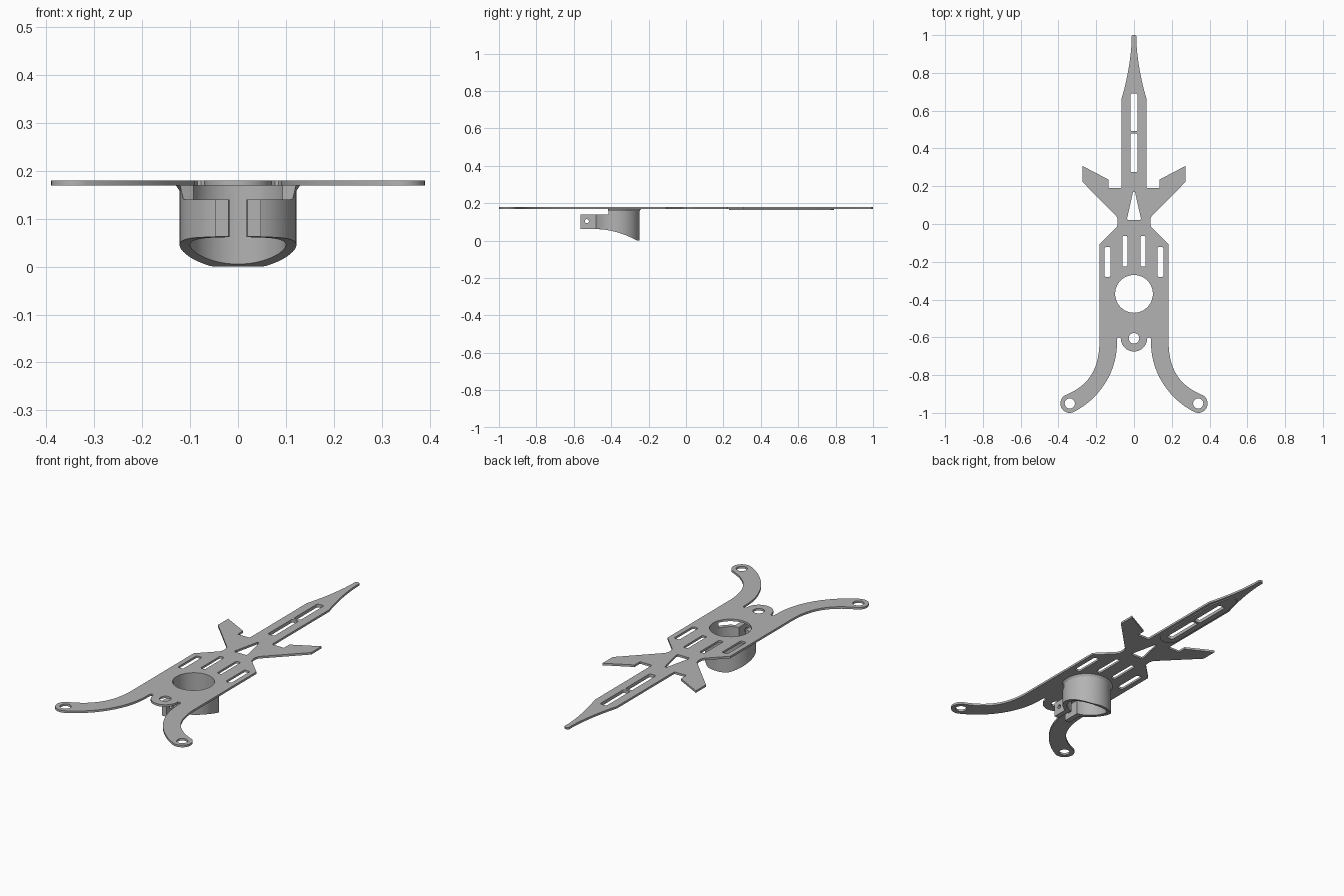
import bpy, bmesh
from math import sin, cos, pi, radians, asin
from mathutils import Vector

if "Cube" in bpy.data.objects:
    bpy.data.objects.remove(bpy.data.objects["Cube"])

grey = bpy.data.materials.new("plain grey")
grey.use_nodes = True
grey.diffuse_color = (0.45, 0.45, 0.45, 1)
grey.node_tree.nodes["Principled BSDF"].inputs["Base Color"].default_value = (0.45, 0.45, 0.45, 1)


def finish(obj):
    bm = bmesh.new()
    bm.from_mesh(obj.data)
    bmesh.ops.remove_doubles(bm, verts=bm.verts, dist=0.0002)
    bmesh.ops.recalc_face_normals(bm, faces=bm.faces)
    bm.to_mesh(obj.data)
    bm.free()
    obj.data.shade_smooth()
    obj.data.set_sharp_from_angle(angle=radians(30))
    obj.data.materials.clear()
    obj.data.materials.append(grey)


def flat(name, loops, thick, loc, rot=(0, 0, 0)):
    """Extruded sheet: first loop is the outline, the others are holes."""
    cu = bpy.data.curves.new(name, 'CURVE')
    cu.dimensions, cu.fill_mode, cu.extrude = '2D', 'BOTH', thick / 2
    for pts in loops:
        sp = cu.splines.new('POLY')
        sp.points.add(len(pts) - 1)
        for p, (x, y) in zip(sp.points, pts):
            p.co = (x, y, 0, 1)
        sp.use_cyclic_u = True
    obj = bpy.data.objects.new(name, cu)
    bpy.context.collection.objects.link(obj)
    bpy.ops.object.select_all(action='DESELECT')
    obj.select_set(True)
    bpy.context.view_layer.objects.active = obj
    bpy.ops.object.convert(target='MESH')
    obj = bpy.context.view_layer.objects.active
    obj.location, obj.rotation_euler = loc, rot
    finish(obj)
    return obj


def arc(cx, cy, r, a0=0, a1=345, n=24):
    angles = [radians(a0 + (a1 - a0) * i / (n - 1)) for i in range(n)]
    return [(cx + r * cos(a), cy + r * sin(a)) for a in angles]


def bezier(a, b, c, d, n=14):
    a, b, c, d = map(Vector, (a, b, c, d))
    ts = [i / n for i in range(n + 1)]
    return [tuple(a*(1-t)**3 + 3*b*t*(1-t)**2 + 3*c*t*t*(1-t) + d*t**3) for t in ts]


def slot(cx, y0, y1, w, r=0.008):
    x0, x1 = cx - w / 2 + r, cx + w / 2 - r
    y0, y1 = y0 + r, y1 - r
    corners = [(x1, y1, 0), (x0, y1, 90), (x0, y0, 180), (x1, y0, 270)]
    return [p for x, y, a in corners for p in arc(x, y, r, a, a + 90, 5)]


def mirror(half):
    return half + [(-x, y) for x, y in reversed(half)]


# Main plate: right half of the outline, tip to tab
half = [(0.006, 1.0), (0.013, 0.993)]
half += bezier((0.013, 0.96), (0.018, 0.86), (0.04, 0.75), (0.065, 0.667))
half += bezier((0.065, 0.2), (0.065, 0.19), (0.07, 0.19), (0.075, 0.19), 4)
half += [(0.135, 0.19), (0.135, 0.235), (0.272, 0.307), (0.272, 0.222)]
half += bezier((0.095, 0.043), (0.083, 0.03), (0.083, -0.008), (0.095, -0.02), 8)
half += [(0.183, -0.108)]
half += bezier((0.183, -0.62), (0.183, -0.78), (0.25, -0.86), (0.363, -0.906))
half += arc(0.34, -0.95, 0.05, 60, -116, 16)
half += bezier((0.317, -0.994), (0.19, -0.93), (0.09, -0.79), (0.09, -0.63))[1:]
half += [(0.09, -0.61), (0.085, -0.6), (0.077, -0.6), (0.07, -0.605)]
half += arc(0, -0.605, 0.07, -6, -86, 12)

spine_slots = [slot(0, 0.492, 0.69, 0.038), slot(0, 0.275, 0.478, 0.038)]
holes = spine_slots + [
    mirror([(0.005, 0.17), (0.037, 0.028), (0.032, 0.02)]),
    arc(0, -0.37, 0.1, 0, 352.5, 48),
    arc(0, -0.605, 0.028),
]
for s in (-1, 1):
    holes += [slot(s * 0.048, -0.225, -0.063, 0.026),
              slot(s * 0.14, -0.28, -0.122, 0.032),
              arc(s * 0.34, -0.95, 0.027)]
flat("main_plate", [mirror(half)] + holes, 0.011, (0, 0, 0.1745))

# Stiffening rib under the spine, with a rounded front end
rib = [(0.01, 0.79), (0.028, 0.775), (0.05, 0.667)] + arc(0, 0.28, 0.05, 0, -86, 10)
rib_slots = [slot(0, 0.492, 0.69, 0.038), slot(0, 0.275, 0.478, 0.038)]
flat("spine_rib", [mirror(rib)] + rib_slots, 0.007, (0, 0, 0.1665))

# Clamp ring: split at the front, underside swept down to the back
CY, RI, RO, TOP, LOW = -0.37, 0.1, 0.122, 0.17, 0.14


def underside(y):
    t = min(1, max(0, (-0.26 - y) / 0.23))
    return 0.062 * (1 - (1 - t) ** 2)


gap = asin(0.02 / 0.11)
step = radians(-21)
spans = [(-pi / 2 + gap, step, LOW, 12), (step, pi - step, TOP, 48),
         (pi - step, 1.5 * pi - gap, LOW, 12)]
bm = bmesh.new()
columns = []
for a0, a1, top, n in spans:
    flare = 0.008 if top == TOP else 0
    for i in range(n + 1):
        a = a0 + (a1 - a0) * i / n
        yi, yo = CY + RI * sin(a), CY + RO * sin(a)
        section = [(RI, underside(yi)), (RO, underside(yo)), (RO, top - 0.012),
                   (RO + flare, top), (RI, top)]
        columns.append([bm.verts.new((r * cos(a), CY + r * sin(a), z)) for r, z in section])
for c, d in zip(columns, columns[1:]):
    for k in range(5):
        m = (k + 1) % 5
        bm.faces.new((c[k], c[m], d[m], d[k]))
bm.faces.new(columns[0])
bm.faces.new(columns[-1])
mesh = bpy.data.meshes.new("clamp_ring")
bm.to_mesh(mesh)
bm.free()
ring = bpy.data.objects.new("clamp_ring", mesh)
bpy.context.collection.objects.link(ring)
finish(ring)

# Two clamp lugs with a bolt hole through both
lug = [(-0.565, 0.063), (-0.475, 0.063), (-0.475, 0.14), (-0.565, 0.14)]
for s, name in ((1, "left_clamp_lug"), (-1, "right_clamp_lug")):
    flat(name, [lug, arc(-0.53, 0.104, 0.011)], 0.028, (s * 0.034, 0, 0), (pi / 2, 0, pi / 2))
